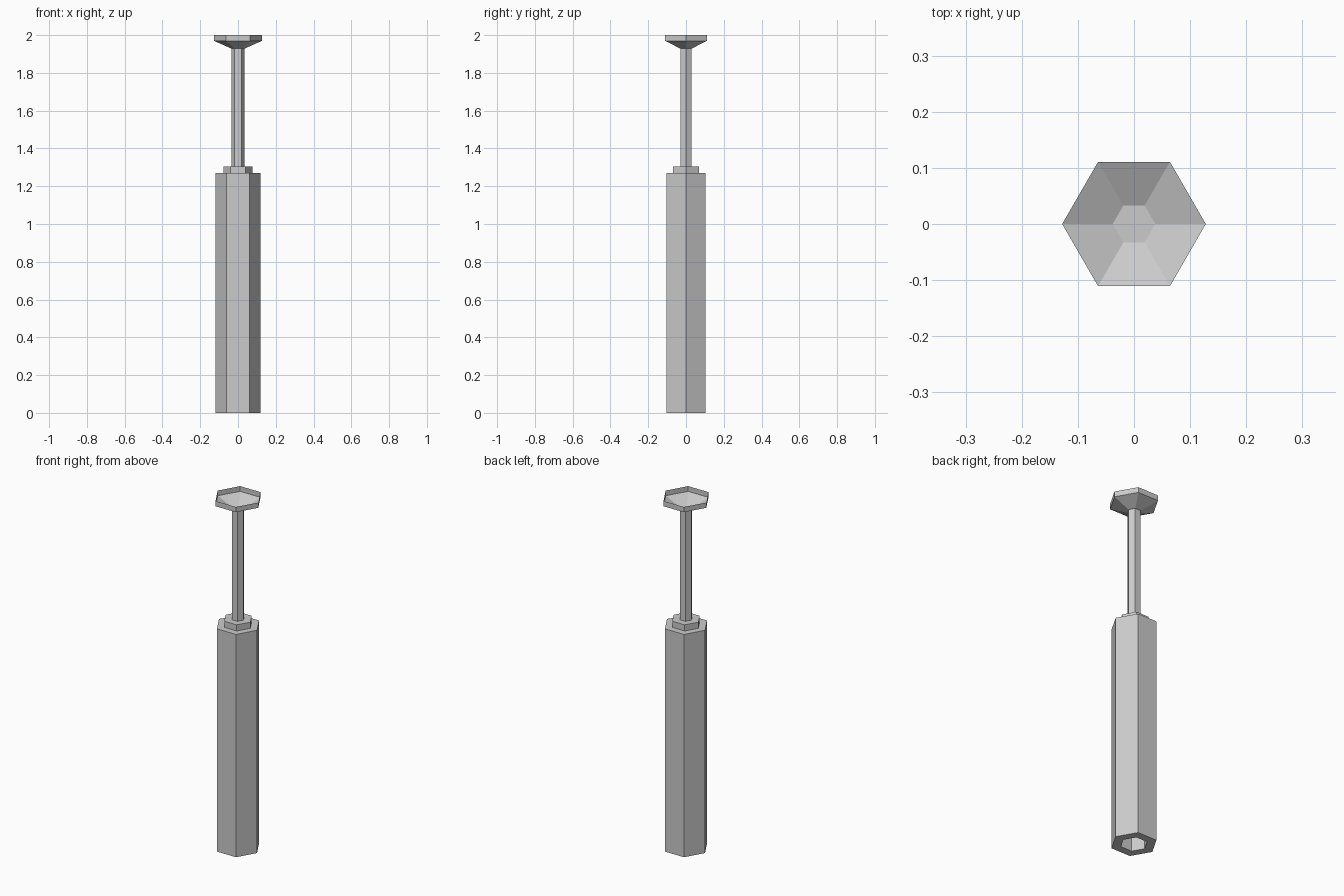
import bpy, bmesh, math

if "Cube" in bpy.data.objects:
    bpy.data.objects.remove(bpy.data.objects["Cube"])


def hex_lathe(name, profile, cap_start=False, cap_end=False):
    """Sweep (radius, z) points around z with six flat sides."""
    bm = bmesh.new()
    rings = [[bm.verts.new((r * math.cos(i * math.pi / 3), r * math.sin(i * math.pi / 3), z))
              for i in range(6)] for r, z in profile]
    for lower, upper in zip(rings, rings[1:]):
        for i in range(6):
            j = (i + 1) % 6
            bm.faces.new((lower[i], lower[j], upper[j], upper[i]))
    if cap_start:
        bm.faces.new(rings[0][::-1])
    if cap_end:
        bm.faces.new(rings[-1])
    mesh = bpy.data.meshes.new(name)
    bm.to_mesh(mesh)
    bm.free()
    obj = bpy.data.objects.new(name, mesh)
    bpy.context.collection.objects.link(obj)
    return obj


# Thick barrel, bored from below, with the stepped collar on top
hex_lathe("barrel", [(0.07, 1.27), (0.07, 0), (0.12, 0), (0.12, 1.27),
                     (0.078, 1.27), (0.078, 1.305), (0.035, 1.305)], cap_start=True)

# Slim rod rising from the collar
hex_lathe("rod", [(0.035, 1.305), (0.035, 1.93)])

# Open, thin-walled flared cup
hex_lathe("cup", [(0.038, 1.93), (0.128, 1.97), (0.128, 2.0)], cap_start=True)
